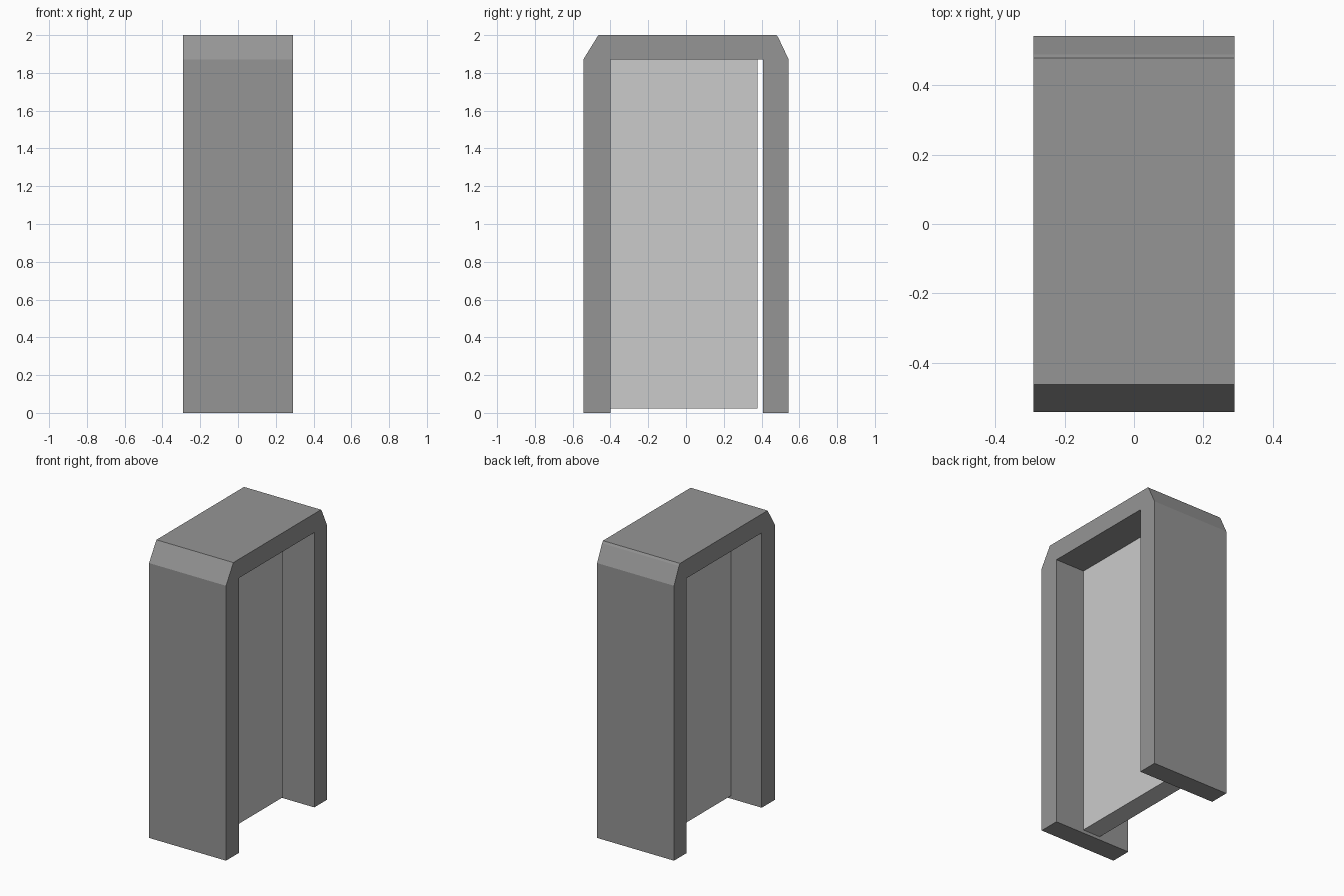
import bpy, bmesh

if "Cube" in bpy.data.objects:
    bpy.data.objects.remove(bpy.data.objects["Cube"])

def make_mat(name, v):
    m = bpy.data.materials.new(name)
    m.diffuse_color = (v, v, v, 1)
    m.use_nodes = True
    m.node_tree.nodes["Principled BSDF"].inputs["Base Color"].default_value = m.diffuse_color
    return m

def extrude_profile(name, pts, x0, x1):
    """Extrude a (y, z) outline along x."""
    me = bpy.data.meshes.new(name)
    bm = bmesh.new()
    face = bm.faces.new([bm.verts.new((x0, y, z)) for y, z in pts])
    res = bmesh.ops.extrude_face_region(bm, geom=[face])
    verts = [g for g in res["geom"] if isinstance(g, bmesh.types.BMVert)]
    bmesh.ops.translate(bm, verts=verts, vec=(x1 - x0, 0, 0))
    bmesh.ops.recalc_face_normals(bm, faces=bm.faces)
    bm.to_mesh(me)
    bm.free()
    ob = bpy.data.objects.new(name, me)
    bpy.context.collection.objects.link(ob)
    return ob

# door frame: arch outline with chamfered top corners
frame = extrude_profile("door_frame", [
    (-0.543, 0), (-0.543, 1.872), (-0.464, 2.0),
    (0.479, 2.0), (0.489, 1.986), (0.543, 1.872), (0.543, 0),
    (0.407, 0), (0.407, 1.872), (-0.401, 1.872), (-0.401, 0)], -0.29, 0.29)
frame.data.materials.append(make_mat("dark_grey", 0.3))

# door panel: hung on the front jamb, small gap at the latch side and floor
extrude_profile("door_panel", [
    (-0.401, 0.022), (-0.401, 1.87), (0.379, 1.87), (0.379, 0.022)], -0.06, 0.073)
